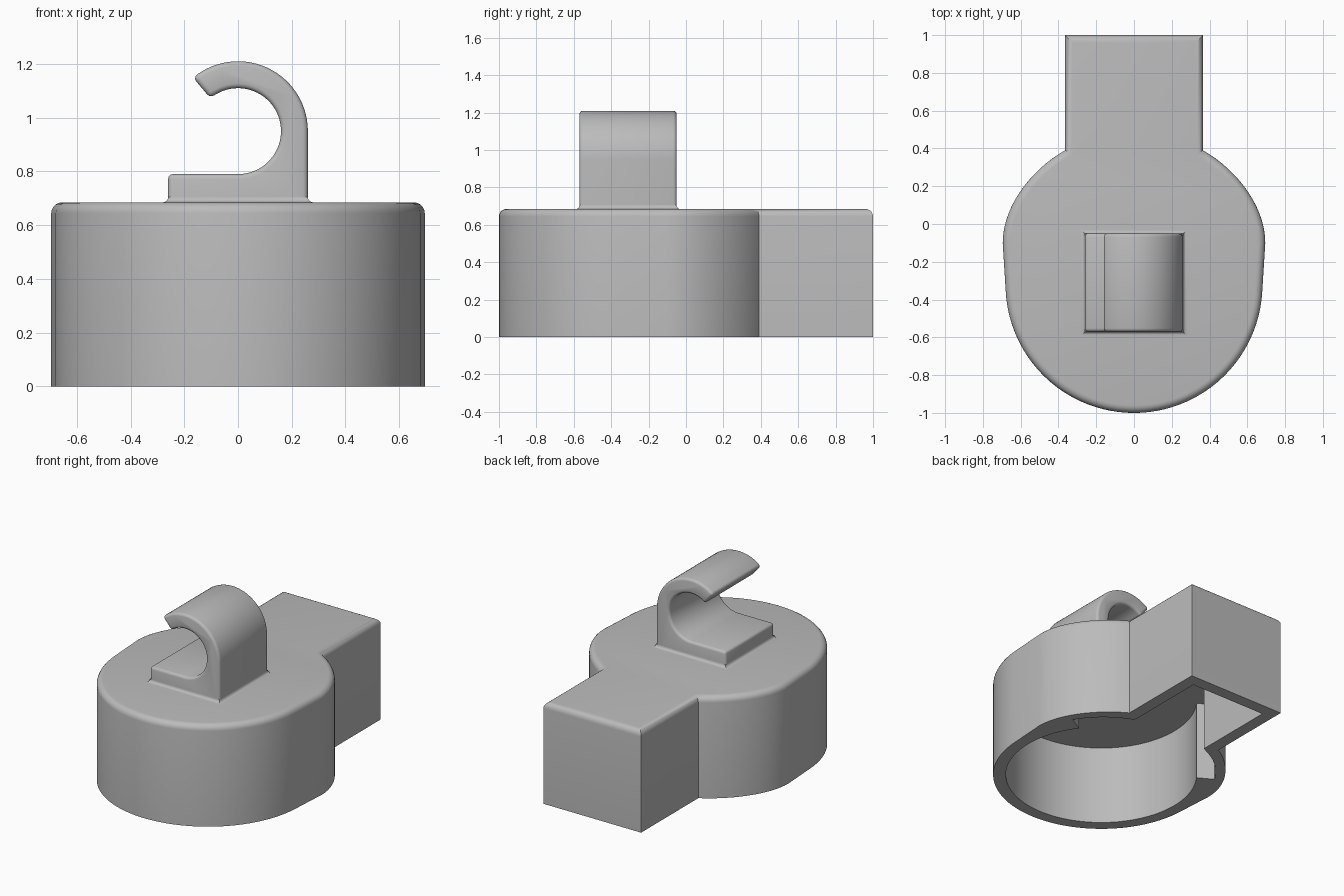
import bpy, bmesh
from math import sin, cos, radians
from mathutils import Vector
from mathutils.geometry import interpolate_bezier

cube = bpy.data.objects.get("Cube")
if cube:
    bpy.data.objects.remove(cube, do_unlink=True)

grey = bpy.data.materials.new("plain grey")
grey.use_nodes = True
colour = (0.5, 0.5, 0.5, 1)
grey.diffuse_color = colour
grey.node_tree.nodes["Principled BSDF"].inputs["Base Color"].default_value = colour


def arc(cx, cy, r, a0, a1, n):
    steps = [radians(a0 + (a1 - a0) * i / n) for i in range(n + 1)]
    return [(cx + r * cos(a), cy + r * sin(a)) for a in steps]


def curve(a, b, c, d, n=16):
    pts = interpolate_bezier(*[Vector((*p, 0)) for p in (a, b, c, d)], n)
    return [(p.x, p.y) for p in pts]


def mirrored(half):
    """Close a half outline given from the back to the front centre."""
    return half + [(-x, y) for x, y in reversed(half) if abs(x) > 1e-4]


def finish(name, bm):
    bmesh.ops.recalc_face_normals(bm, faces=bm.faces)
    mesh = bpy.data.meshes.new(name)
    bm.to_mesh(mesh)
    bm.free()
    mesh.materials.append(grey)
    ob = bpy.data.objects.new(name, mesh)
    bpy.context.collection.objects.link(ob)
    return ob


def prism(points, depth):
    """Extrude a closed list of 3D points along a depth vector."""
    bm = bmesh.new()
    face = bm.faces.new([bm.verts.new(p) for p in points])
    new = bmesh.ops.extrude_face_region(bm, geom=[face])["geom"]
    bmesh.ops.translate(bm, vec=depth, verts=[g for g in new if isinstance(g, bmesh.types.BMVert)])
    return bm


def smooth(ob):
    bpy.ops.object.select_all(action="DESELECT")
    ob.select_set(True)
    bpy.context.view_layer.objects.active = ob
    bpy.ops.object.shade_smooth_by_angle(angle=radians(35))


TOP, CEILING = 0.685, 0.54

# Housing: round front, tapering shoulders and a square neck at the back
outer = mirrored([(0.365, 1)]
                 + curve((0.365, 0.39), (0.535, 0.295), (0.695, 0.1), (0.695, -0.1))
                 + arc(0, -0.32, 0.68, -4, -90, 32))
bm = prism([(x, y, 0) for x, y in outer], (0, 0, TOP))
rim = [e for e in bm.edges if all(v.co.z > TOP - 0.01 for v in e.verts)]
bmesh.ops.bevel(bm, geom=rim, offset=0.04, segments=5, profile=0.5, affect="EDGES")
housing = finish("housing", bm)

# Hollow: round bore with a wider pocket running into the neck
inner = mirrored([(0.283, 0.918)]
                 + curve((0.283, 0.345), (0.42, 0.29), (0.52, 0.2), (0.582, 0.094), 10)
                 + arc(0, -0.32, 0.6, 36.5, -90, 48))
cutter = finish("hollow_cutter", prism([(x, y, -0.1) for x, y in inner], (0, 0, CEILING + 0.1)))
cutter.hide_render = True
cut = housing.modifiers.new("hollow", "BOOLEAN")
cut.operation = "DIFFERENCE"
cut.solver = "EXACT"
cut.object = cutter
bpy.context.view_layer.objects.active = housing
bpy.ops.object.modifier_apply(modifier=cut.name)
bpy.data.objects.remove(cutter, do_unlink=True)
smooth(housing)

# Hook: flat foot sweeping into an open loop, extruded front to back
FRONT, BACK, HALF = -0.57, -0.05, 0.26
profile = ([(-HALF, TOP - 0.03), (HALF, TOP - 0.03)]
           + arc(0, 0.95, HALF, 0, 130, 28)
           + arc(0, 0.95, 0.16, 130, -90, 40)
           + [(-HALF, 0.79)])
bm = prism([(x, FRONT, z) for x, z in profile], (0, BACK - FRONT, 0))
sharp = [e for e in bm.edges if e.calc_face_angle(0) > radians(30)
         and max(v.co.z for v in e.verts) > TOP]
bmesh.ops.bevel(bm, geom=sharp, offset=0.018, segments=3, profile=0.5, affect="EDGES")
smooth(finish("hook", bm))

# Fillet where the hook foot meets the housing
bm = bmesh.new()
rings = []
for i in range(6):
    a = radians(18 * i)
    out, z = 0.02 * (1 - sin(a)), TOP + 0.02 * (1 - cos(a))
    w, f, b = HALF + out, FRONT - out, BACK + out
    rings.append([bm.verts.new(p) for p in ((-w, f, z), (w, f, z), (w, b, z), (-w, b, z))])
for low, high in zip(rings, rings[1:]):
    for i in range(4):
        j = (i + 1) % 4
        bm.faces.new((low[i], low[j], high[j], high[i]))
smooth(finish("hook_fillet", bm))
